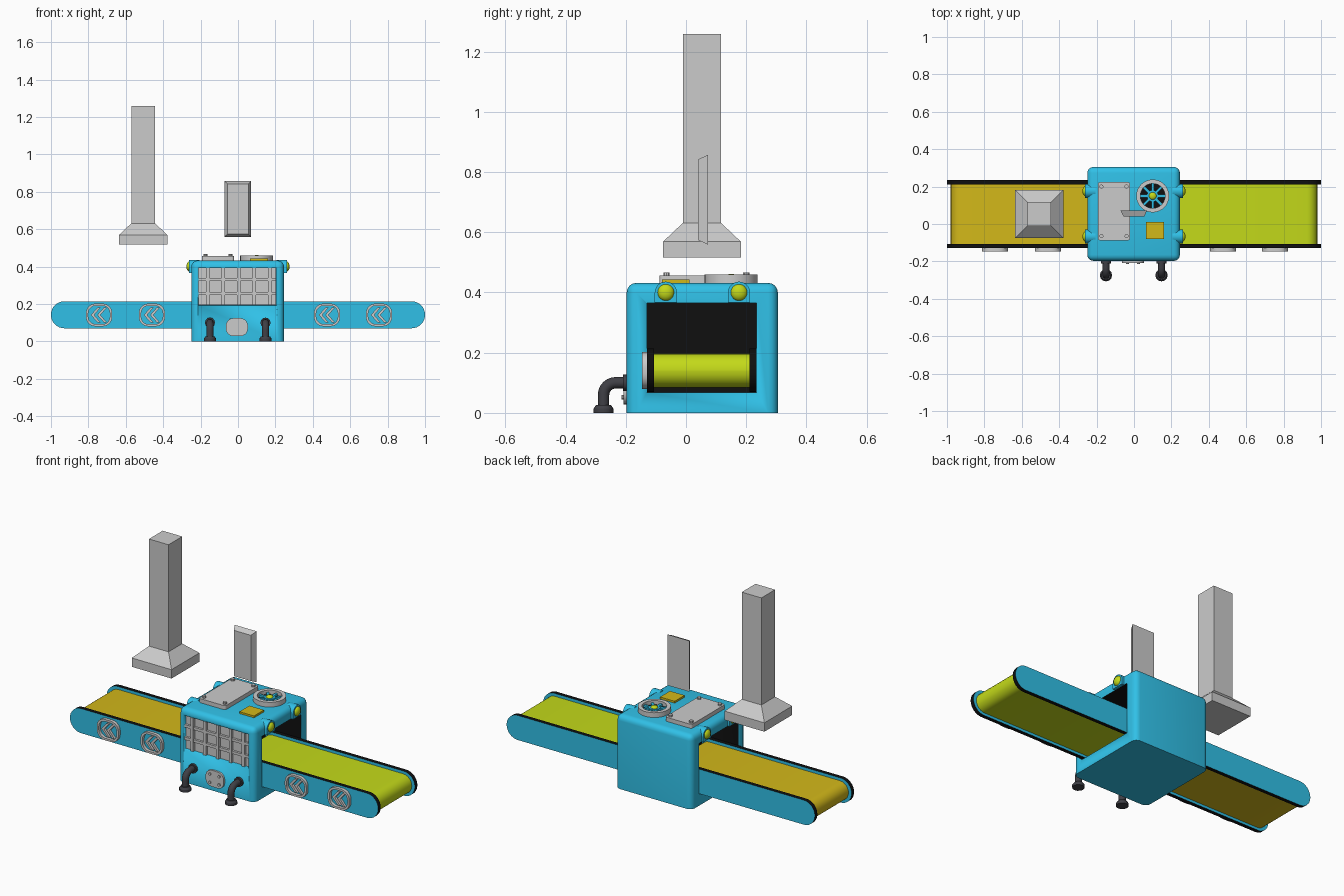
import bpy, bmesh
from math import sin, cos, pi, radians
from mathutils import Matrix

if "Cube" in bpy.data.objects:
    bpy.data.objects.remove(bpy.data.objects["Cube"])


def mat(name, r, g, b):
    m = bpy.data.materials.new(name)
    m.diffuse_color = (r, g, b, 1)
    m.use_nodes = True
    m.node_tree.nodes["Principled BSDF"].inputs["Base Color"].default_value = m.diffuse_color
    return m


BLUE = mat("blue_paint", 0.03, 0.53, 0.8)
BLACK = mat("black_rubber", 0.005, 0.005, 0.005)
DARK = mat("dark_pipe", 0.05, 0.05, 0.06)
LIME = mat("lime", 0.55, 0.7, 0.01)
GOLD = mat("gold", 0.65, 0.48, 0.01)


def finish(name, bm, *mats):
    bmesh.ops.recalc_face_normals(bm, faces=bm.faces)
    me = bpy.data.meshes.new(name)
    bm.to_mesh(me)
    bm.free()
    ob = bpy.data.objects.new(name, me)
    bpy.context.collection.objects.link(ob)
    for m in mats:
        if m:
            me.materials.append(m)
    bpy.ops.object.select_all(action='DESELECT')
    ob.select_set(True)
    bpy.context.view_layer.objects.active = ob
    bpy.ops.object.shade_smooth_by_angle(angle=radians(32))
    return ob


def loft(name, loops, *mats, closed=False):
    """Skin equal-length loops; capped ends, or closed into a ring.
    A second material goes on the sides."""
    bm = bmesh.new()
    vs = [[bm.verts.new(p) for p in lp] for lp in loops]
    n = len(loops[0])
    for i in range(len(vs) if closed else len(vs) - 1):
        a, b = vs[i], vs[(i + 1) % len(vs)]
        for j in range(n):
            k = (j + 1) % n
            f = bm.faces.new((a[j], a[k], b[k], b[j]))
            f.material_index = len(mats) - 1 if mats else 0
    if not closed:
        bm.faces.new(vs[0])
        bm.faces.new(vs[-1])
    return finish(name, bm, *mats)


def put(pts, axis, d):
    if axis == 'x':
        return [(d, u, v) for u, v in pts]
    if axis == 'y':
        return [(u, d, v) for u, v in pts]
    return [(u, v, d) for u, v in pts]


def prism(name, pts, axis, a, b, *mats):
    return loft(name, [put(pts, axis, a), put(pts, axis, b)], *mats)


def ring(name, outer, inner, axis, a, b, *mats):
    return loft(name, [put(outer, axis, a), put(outer, axis, b),
                       put(inner, axis, b), put(inner, axis, a)], *mats, closed=True)


def rect(u0, u1, v0, v1):
    return [(u0, v0), (u1, v0), (u1, v1), (u0, v1)]


def box(name, x0, x1, y0, y1, z0, z1, *mats):
    return prism(name, rect(x0, x1, y0, y1), 'z', z0, z1, *mats)


def circle(u, v, r, n=24):
    return [(u + r * cos(2 * pi * i / n), v + r * sin(2 * pi * i / n)) for i in range(n)]


def rrect(u, v, w, h, r, n=5):
    """Rounded rectangle outline centred on u, v."""
    pts = []
    for q, (sx, sy) in enumerate([(1, 1), (-1, 1), (-1, -1), (1, -1)]):
        for i in range(n + 1):
            t = pi / 2 * (q + i / n)
            pts.append((u + sx * (w / 2 - r) + r * cos(t), v + sy * (h / 2 - r) + r * sin(t)))
    return pts


def ball(name, x, y, z, sx, sy, sz, *mats):
    bm = bmesh.new()
    bmesh.ops.create_uvsphere(bm, u_segments=20, v_segments=12, radius=1,
                              matrix=Matrix.Translation((x, y, z)) @ Matrix.Diagonal((sx, sy, sz, 1)))
    return finish(name, bm, *mats)


def cut(ob, cutter):
    m = ob.modifiers.new("cut", 'BOOLEAN')
    m.operation, m.solver, m.object = 'DIFFERENCE', 'EXACT', cutter
    m.material_mode = 'TRANSFER'
    bpy.ops.object.select_all(action='DESELECT')
    bpy.context.view_layer.objects.active = ob
    ob.select_set(True)
    bpy.ops.object.modifier_apply(modifier="cut")
    bpy.data.objects.remove(cutter)


# Housing: rounded everywhere except the bottom
bm = bmesh.new()
bmesh.ops.create_cube(bm, size=1, matrix=Matrix.Translation((-0.002, 0.054, 0.216)) @
                      Matrix.Diagonal((0.495, 0.502, 0.432, 1)))
edges = [e for e in bm.edges if max(v.co.z for v in e.verts) > 0.2]
bmesh.ops.bevel(bm, geom=edges, offset=0.032, segments=4, profile=0.5, affect='EDGES')
housing = finish("housing", bm, BLUE)

# Black-lined tunnel mouths and the grille recess
for s in (-1, 1):
    x0, x1 = sorted((s * 0.03, s * 0.4))
    cut(housing, box("tunnel_cutter", x0, x1, -0.13, 0.235, 0.067, 0.365, BLACK))
cut(housing, box("grille_cutter", -0.212, 0.205, -0.4, -0.172, 0.193, 0.392, BLUE))

# Front grille
box("grille_back", -0.211, 0.204, -0.182, -0.17, 0.194, 0.391)
for i in range(5):
    x = -0.162 + i * 0.083
    box("grille_upright", x - 0.009, x + 0.009, -0.197, -0.18, 0.194, 0.391)
for z in (0.257, 0.33):
    box("grille_crossbar", -0.211, 0.204, -0.195, -0.18, z - 0.008, z + 0.008)

# Oval front cover with bolts
prism("front_cover", rrect(-0.006, 0.076, 0.118, 0.096, 0.04), 'y', -0.19, -0.208)
for u in (-0.036, 0.024):
    for v in (0.052, 0.1):
        prism("cover_bolt", circle(u, v, 0.008, 10), 'y', -0.2, -0.214)

# Conveyor rails: blue plates with black rims
for y in (-0.129, 0.211):
    prism("conveyor_rail", rrect(0, 0.142, 2.0, 0.144, 0.0715, 8), 'y', y, y + 0.023, BLUE, BLACK)
# Belts on each side
for s, m, name in ((-1, GOLD, "left_belt"), (1, LIME, "right_belt")):
    prism(name, rrect(s * 0.5, 0.141, 0.96, 0.112, 0.0555, 6), 'y', -0.108, 0.213, m)

# Direction badges on the front rail
for x in (-0.743, -0.46, 0.476, 0.754):
    ring("badge_ring", rrect(x, 0.141, 0.14, 0.122, 0.05), rrect(x, 0.141, 0.116, 0.098, 0.04),
         'y', -0.12, -0.147)
    for d in (-0.012, 0.022):
        pts = [(-0.032, 0), (0.004, 0.04), (0.02, 0.04), (-0.014, 0), (0.02, -0.04), (0.004, -0.04)]
        prism("badge_chevron", [(x + d + u, 0.141 + v) for u, v in pts], 'y', -0.12, -0.143)

# Bent drain pipes with flanges and feet
for x in (-0.15, 0.147):
    path = [(-0.19, 0.1, 0)]
    for i in range(7):
        t = pi / 2 * i / 6
        path.append((-0.234 - 0.04 * sin(t), 0.06 + 0.04 * cos(t), t))
    path.append((-0.274, 0.015, pi / 2))
    loft("drain_pipe", [[(x + u, y + sin(t) * v, z - cos(t) * v) for u, v in circle(0, 0, 0.019, 12)]
                        for y, z, t in path], DARK)
    prism("pipe_flange", circle(x, 0.1, 0.027, 12), 'y', -0.19, -0.21, DARK)
    loft("pipe_foot", [put(circle(x, -0.274, r, 12), 'z', z)
                       for r, z in ((0.033, 0), (0.033, 0.014), (0.025, 0.026))], DARK)

# Corner lamps in arched hoods
for s in (-1, 1):
    for y in (-0.067, 0.176):
        arch = [(y + 0.037 * cos(pi * i / 12), 0.399 + 0.037 * sin(pi * i / 12)) for i in range(13)]
        prism("lamp_hood", arch + [(y - 0.037, 0.366), (y + 0.037, 0.366)], 'x',
              s * 0.205, s * 0.261, BLUE)
        ball("lamp_bulb", s * 0.257, y, 0.4, 0.019, 0.028, 0.028, LIME)

# Bolted hatch on top
prism("top_hatch", rrect(-0.107, 0.068, 0.172, 0.312, 0.012, 3), 'z', 0.428, 0.456)
for x in (-0.174, -0.04):
    for y in (-0.065, 0.2):
        prism("hatch_bolt", circle(x, y, 0.011, 10), 'z', 0.45, 0.467)

# Valve wheel
wx, wy = 0.1, 0.15
ring("wheel_rim", circle(wx, wy, 0.088, 32), circle(wx, wy, 0.066, 32), 'z', 0.428, 0.46)
prism("wheel_well", circle(wx, wy, 0.07, 32), 'z', 0.428, 0.436, BLACK)
for i in range(8):
    c, s = cos(pi * i / 4), sin(pi * i / 4)
    prism("wheel_spoke", [(wx + c * u - s * v, wy + s * u + c * v) for u, v in rect(0.01, 0.07, -0.007, 0.007)],
          'z', 0.43, 0.448, BLUE)
prism("wheel_hub", circle(wx, wy, 0.031, 16), 'z', 0.43, 0.451, BLUE)
ball("wheel_cap", wx, wy, 0.45, 0.02, 0.02, 0.012, LIME)

# Square button
box("top_button", 0.065, 0.16, -0.08, 0.012, 0.428, 0.443, GOLD)

# Hovering press column with flared base
loft("press_column", [put(rect(-0.507 - r, -0.507 + r, 0.053 - r, 0.053 + r), 'z', z)
                      for r, z in ((0.129, 0.517), (0.129, 0.569), (0.0635, 0.631), (0.0635, 1.259))])

# Hovering bevelled panel
loft("hover_panel", [put(rect(-0.055, 0.055, 0.574, 0.842), 'y', 0.04),
                     put(rect(-0.073, 0.07, 0.559, 0.857), 'y', 0.073)])
